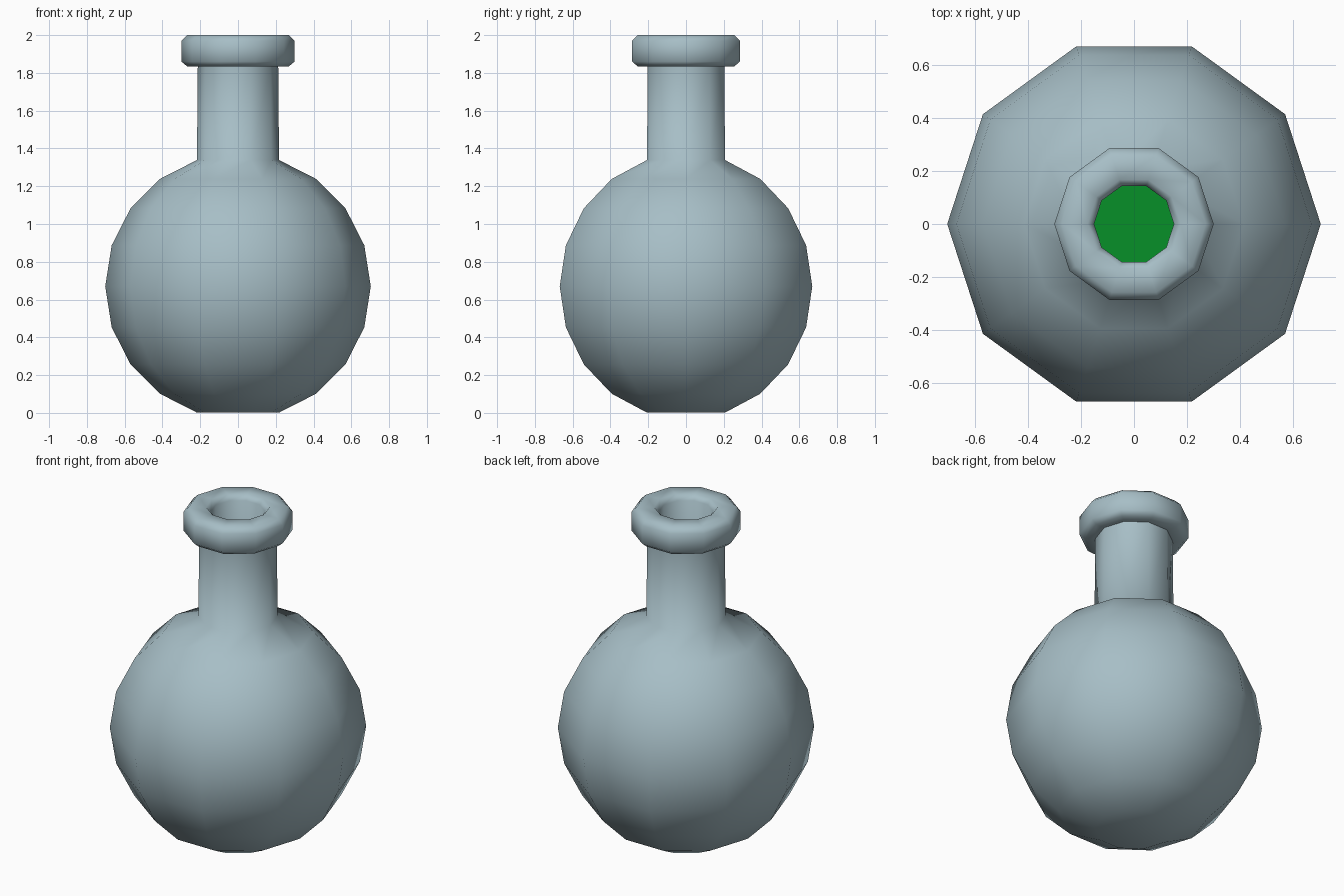
import bpy, bmesh, math

if "Cube" in bpy.data.objects:
    bpy.data.objects.remove(bpy.data.objects["Cube"])

SIDES = 10
CENTRE_Z = 0.67

def arc(radius, start, end, step=18):
    """Points of a vertical circle; angles in degrees from the equator."""
    n = round(abs(end - start) / step)
    angles = [math.radians(start + (end - start) * i / n) for i in range(n + 1)]
    return [(radius * math.cos(a), CENTRE_Z + radius * math.sin(a)) for a in angles]

def lathe(name, profile, angle, colour):
    """Revolve (radius, z) points into a ten-sided solid, capping both ends."""
    bm = bmesh.new()
    rings = []
    for r, z in profile:
        rings.append([bm.verts.new((r * math.cos(i * math.tau / SIDES),
                                    r * math.sin(i * math.tau / SIDES), z))
                      for i in range(SIDES)])
    for a, b in zip(rings, rings[1:]):
        for i in range(SIDES):
            j = (i + 1) % SIDES
            bm.faces.new((a[i], a[j], b[j], b[i]))
    bm.faces.new(rings[0][::-1])
    bm.faces.new(rings[-1])
    bmesh.ops.recalc_face_normals(bm, faces=bm.faces)
    mesh = bpy.data.meshes.new(name)
    bm.to_mesh(mesh)
    bm.free()
    obj = bpy.data.objects.new(name, mesh)
    bpy.context.collection.objects.link(obj)
    material = bpy.data.materials.new(name + "_material")
    material.diffuse_color = (*colour, 1)
    material.use_nodes = True
    material.node_tree.nodes["Principled BSDF"].inputs["Base Color"].default_value = material.diffuse_color
    mesh.materials.append(material)
    bpy.ops.object.select_all(action='DESELECT')
    obj.select_set(True)
    bpy.context.view_layer.objects.active = obj
    bpy.ops.object.shade_smooth_by_angle(angle=math.radians(angle))
    return obj

# Glass: round body, neck, rolled lip, then back down the inner wall
body = arc(0.703, -72, 72)
lip = [(0.213, 1.835), (0.27, 1.835), (0.30, 1.86), (0.30, 1.97), (0.27, 2.0),
       (0.175, 2.0), (0.15, 1.97)]
inside = arc(0.64, 76, -72)
lathe("flask", body + lip + [(0.15, inside[0][1])] + inside, 80, (0.385, 0.515, 0.565))

# Liquid pooled in the round body
lathe("liquid", arc(0.625, -72, 0), 40, (0.002, 0.28, 0.022))
